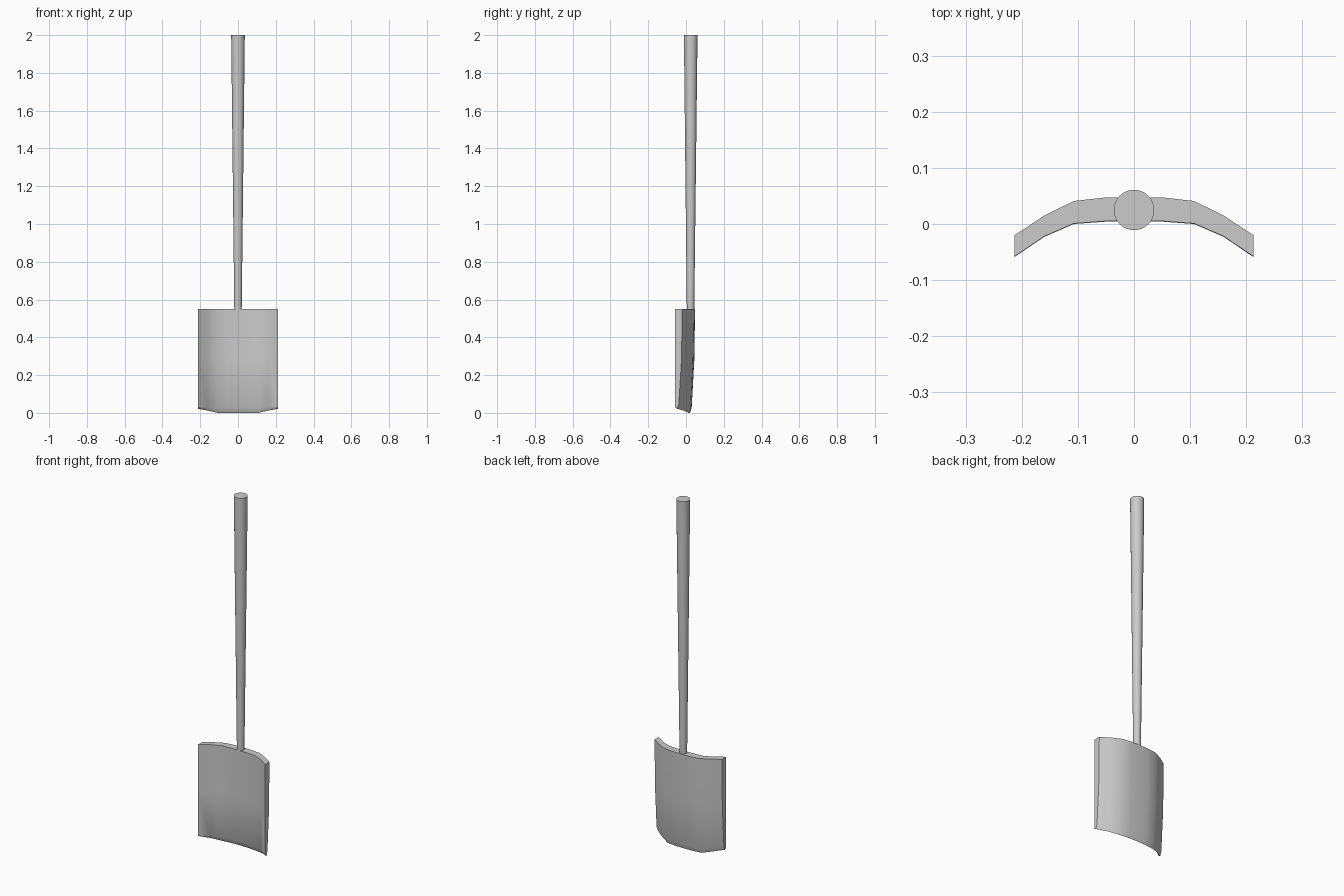
import bpy, bmesh, math

if "Cube" in bpy.data.objects:
    bpy.data.objects.remove(bpy.data.objects["Cube"])


def make_object(name, bm, angle):
    bmesh.ops.recalc_face_normals(bm, faces=bm.faces)
    mesh = bpy.data.meshes.new(name)
    bm.to_mesh(mesh)
    bm.free()
    obj = bpy.data.objects.new(name, mesh)
    bpy.context.collection.objects.link(obj)
    bpy.ops.object.select_all(action='DESELECT')
    obj.select_set(True)
    bpy.context.view_layer.objects.active = obj
    bpy.ops.object.shade_smooth_by_angle(angle=math.radians(angle))
    return obj


# Curved blade: half profile (x, front y, back y, z of the back cutting edge)
half = [(0.0, 0.006, 0.048, 0.004), (0.053, 0.005, 0.047, 0.004),
        (0.107, 0.001, 0.041, 0.004), (0.16, -0.022, 0.015, 0.016),
        (0.213, -0.058, -0.020, 0.026)]
profile = [(-x, f, b, e) for x, f, b, e in half[:0:-1]] + half
TOP, BEND, BEVEL = 0.55, 0.28, 0.029

bm = bmesh.new()
rings = []
for x, front, back, edge in profile:
    # Closed section: front face, cutting bevel, then the tapering back face
    section = [(front, TOP), (front, BEND), (front - 0.001, BEVEL),
               (back - 0.027, edge - 0.004),
               (back - 0.018, edge + 0.022), (back - 0.004, BEND), (back, TOP)]
    rings.append([bm.verts.new((x, y, z)) for y, z in section])
for a, b in zip(rings, rings[1:]):
    for i in range(len(a)):
        j = (i + 1) % len(a)
        bm.faces.new((a[i], a[j], b[j], b[i]))
for ring in (rings[0], rings[-1]):
    bm.faces.new(ring)
make_object("blade", bm, 30)

# Tapered handle, wider at the grip and seated in the blade's top edge
bm = bmesh.new()
levels = [(0.53, 0.0195, 0.024), (2.0, 0.036, 0.025)]
SIDES = 32
rings = [[bm.verts.new((r * math.cos(math.tau * i / SIDES),
                        cy + r * math.sin(math.tau * i / SIDES), z))
          for i in range(SIDES)] for z, r, cy in levels]
for i in range(SIDES):
    j = (i + 1) % SIDES
    bm.faces.new((rings[0][i], rings[0][j], rings[1][j], rings[1][i]))
for ring in rings:
    bm.faces.new(ring)
make_object("handle", bm, 30)
